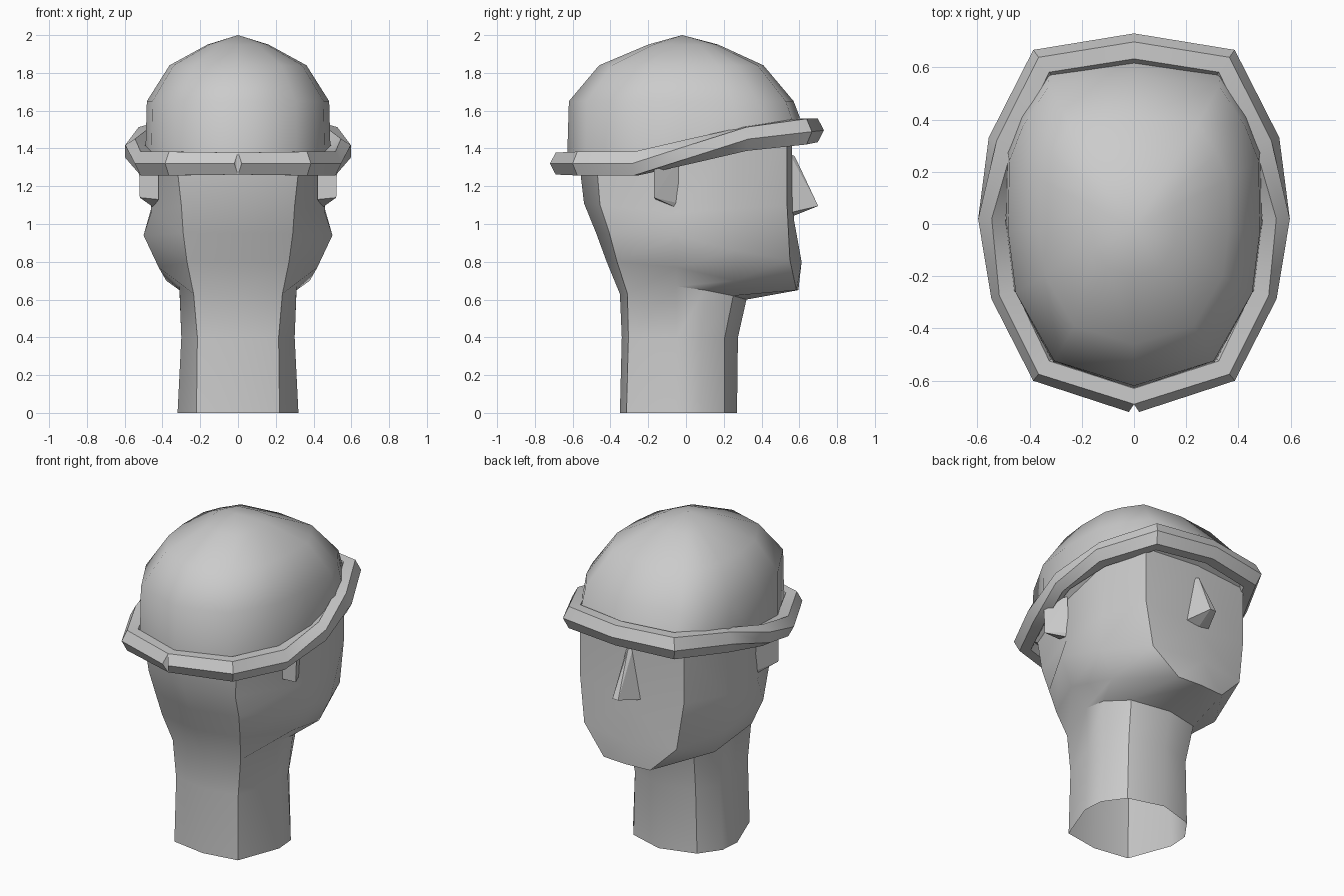
import bpy, bmesh, math
from mathutils import Vector

if "Cube" in bpy.data.objects:
    bpy.data.objects.remove(bpy.data.objects["Cube"], do_unlink=True)

# One plain clay colour for everything
clay = bpy.data.materials.new("clay_grey")
clay.use_nodes = True
CLAY = (0.6, 0.6, 0.6, 1)
clay.diffuse_color = CLAY
clay.node_tree.nodes["Principled BSDF"].inputs["Base Color"].default_value = CLAY


def finish(name, bm, angle, mirror=True):
    """Turn a bmesh into a named object, mirrored across x and shaded."""
    bmesh.ops.remove_doubles(bm, verts=bm.verts, dist=0.0005)
    bmesh.ops.recalc_face_normals(bm, faces=bm.faces)
    mesh = bpy.data.meshes.new(name)
    bm.to_mesh(mesh)
    bm.free()
    mesh.materials.append(clay)
    obj = bpy.data.objects.new(name, mesh)
    bpy.context.collection.objects.link(obj)
    if mirror:
        mod = obj.modifiers.new("mirror", 'MIRROR')
        mod.use_clip = True
        mod.merge_threshold = 0.001
    bpy.ops.object.select_all(action='DESELECT')
    obj.select_set(True)
    bpy.context.view_layer.objects.active = obj
    if angle:
        bpy.ops.object.shade_smooth_by_angle(angle=math.radians(angle))
    return obj


def loft(rows, closed=False):
    """Bridge consecutive rows of points with quads."""
    bm = bmesh.new()
    grid = [[bm.verts.new(p) for p in row] for row in rows]
    n = len(grid[0])
    for a, b in zip(grid, grid[1:]):
        for i in range(n if closed else n - 1):
            j = (i + 1) % n
            bm.faces.new((a[i], a[j], b[j], b[i]))
    return bm, grid


def hull(points):
    bm = bmesh.new()
    for p in points:
        bm.verts.new(p)
    bmesh.ops.convex_hull(bm, input=bm.verts)
    return bm


def band_height(y):
    """Height of the rolled band: level behind, climbing over the brow."""
    if y < -0.26:
        return 1.32
    if y < 0.31:
        return 1.32 + (y + 0.26) * 0.23
    return 1.45 + (y - 0.31) * 0.13


# Head and neck: half rows from nape, back corner, side, cheek, face edge, face centre
head_rows = [
    [(0, -.35, 0), (.22, -.315, 0), (.32, -.05, 0), (.31, .08, 0), (.22, .205, 0), (0, .27, 0)],
    [(0, -.34, .4), (.215, -.305, .4), (.3, -.05, .4), (.29, .08, .4), (.21, .205, .4), (0, .275, .4)],
    [(0, -.35, .63), (.235, -.31, .63), (.31, -.05, .67), (.31, .1, .65), (.23, .25, .62), (0, .32, .6)],
    [(0, -.42, .8), (.27, -.365, .8), (.42, -.05, .77), (.38, .26, .7), (.16, .585, .65), (0, .595, .65)],
    [(0, -.475, .95), (.29, -.405, .95), (.5, -.05, .94), (.46, .26, .86), (.32, .55, .81), (0, .612, .8)],
    [(0, -.54, 1.11), (.3, -.455, 1.1), (.46, -.05, 1.06), (.46, .26, 1.08), (.36, .535, 1.1), (0, .572, 1.02)],
    [(0, -.56, 1.28), (.32, -.47, 1.28), (.45, -.05, 1.33), (.46, .26, 1.4), (.36, .535, 1.44), (0, .56, 1.45)],
]
# hidden flare that closes the gap under the cap
head_rows.append([(x * 1.06, y * 1.09, z + 0.03) for x, y, z in head_rows[-1]])
bm, _ = loft(head_rows)
finish("head_and_neck", bm, 32)

# Cap dome: one half outline, scaled at each level
outline = [(0, -1), (.31, -.84), (.46, -.4), (.49, 0), (.485, .45), (.43, .68), (.33, .93), (0, 1)]
levels = [(None, 1, .63, 0), (1.65, .985, .595, -.025), (1.84, .74, .435, -.025),
          (1.95, .33, .185, -.015), (2.0, 0, 0, -.02)]
cap_rows = []
for z, sx, sy, cy in levels:
    row = []
    for x, y in outline:
        py = y * sy + cy
        row.append((x * sx, py, band_height(py) if z is None else z))
    cap_rows.append(row)
bm, _ = loft(cap_rows)
finish("cap_dome", bm, 60)

# Rolled band: hexagonal section swept round the cap, twisting at the sides
path = [(0, -.66), (.345, -.55), (.485, -.265), (.545, .02), (.495, .31), (.345, .61), (0, .665)]
twist = [0, 0, 0, 30, 60, 60, 60]
radius = [.06, .065, .065, .06, .065, .07, .065]
band_rows = []
for i, (x, y) in enumerate(path):
    if i in (0, len(path) - 1):
        out = Vector((0, -1 if i == 0 else 1))
    else:
        before, after = Vector(path[i - 1]), Vector(path[i + 1])
        d = (after - before).normalized()
        out = Vector((d.y, -d.x))
    row = []
    for k in range(6):
        a = math.radians(60 * k + twist[i])
        r = radius[i] * math.cos(a)
        row.append((x + out.x * r, y + out.y * r,
                    band_height(y) + radius[i] * 1.12 * math.sin(a)))
    band_rows.append(row)
# small notch where the band ends meet
tip = band_rows[0][0]
band_rows[0][0] = (0.02, tip[1], tip[2])
bm, grid = loft(band_rows, closed=True)
bm.faces.new((grid[0][5], grid[0][0], grid[0][1]))
finish("rolled_band", bm, 40)

# Ears: thin wedges flaring outward to the rear
ear = [(.525, -.17, 1.34), (.52, -.17, 1.14), (.45, -.06, 1.09), (.45, -.04, 1.11),
       (.46, -.04, 1.34), (.42, -.16, 1.34), (.42, -.16, 1.13)]
finish("ears", hull(ear), 0)

# Nose: narrow bridge, wide base, pointed tip
nose = [(-.085, .55, 1.06), (.085, .55, 1.06), (-.02, .55, 1.37), (.02, .55, 1.37),
        (0, .575, 1.36), (-.02, .7, 1.095), (.02, .7, 1.095), (0, .575, 1.045)]
finish("nose", hull(nose), 0, mirror=False)
